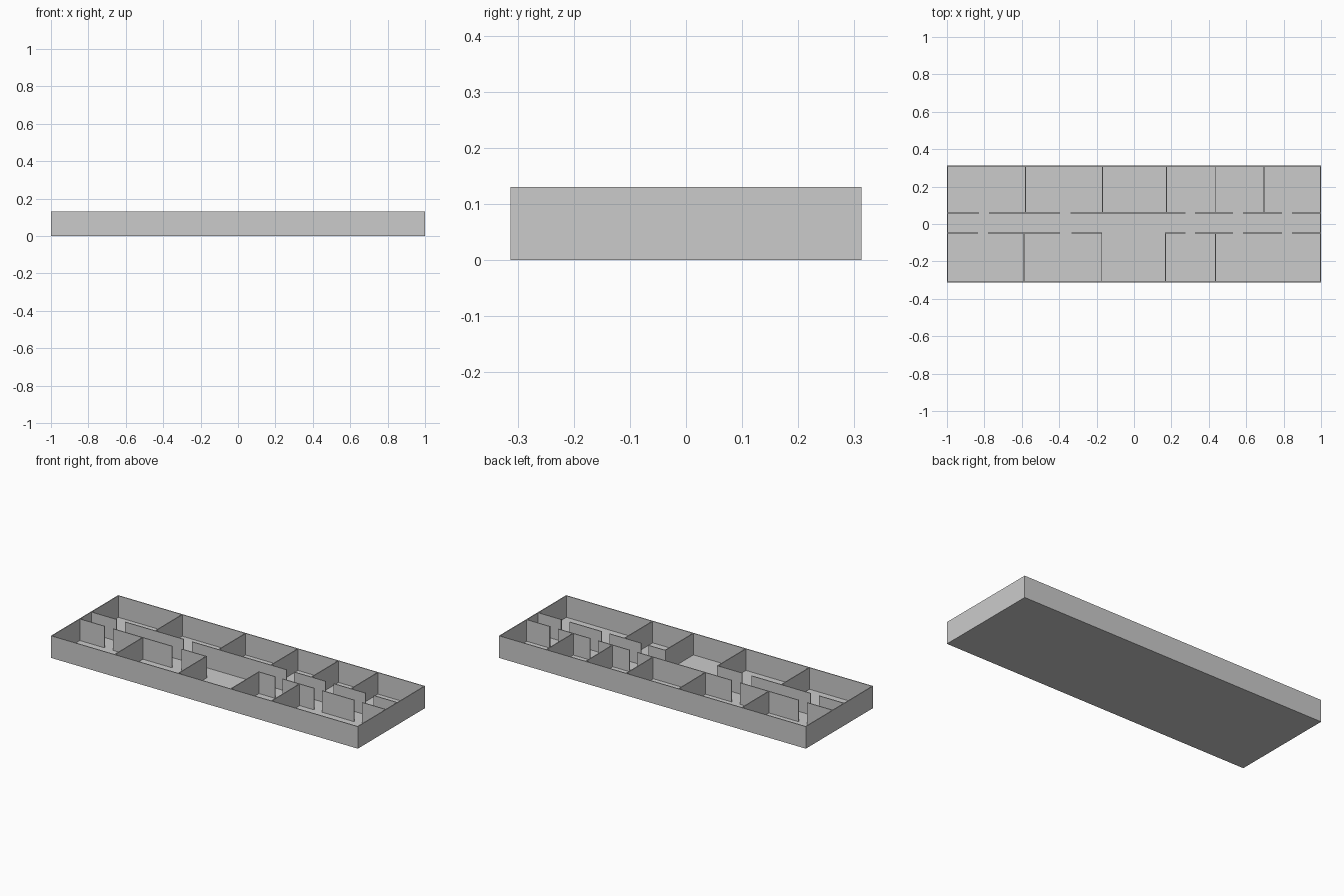
import bpy

if "Cube" in bpy.data.objects:
    bpy.data.objects.remove(bpy.data.objects["Cube"])

W, D, H = 1.0, 0.313, 0.13   # half width, half depth, wall height
T = 0.005                    # wall thickness
FLOOR = 0.003


def box(name, x0, x1, y0, y1, z0=FLOOR, z1=H):
    bpy.ops.mesh.primitive_cube_add(
        size=1, location=((x0 + x1) / 2, (y0 + y1) / 2, (z0 + z1) / 2))
    ob = bpy.context.object
    ob.name = name
    ob.scale = (x1 - x0, y1 - y0, z1 - z0)
    bpy.ops.object.transform_apply(location=False, rotation=False, scale=True)
    return ob


# Floor slab
box("floor", -W, W, -D, D, 0, FLOOR)

# Outer walls
for side, s in (("front", -1), ("back", 1)):
    y = s * (D - T / 2)
    box(side + "_outer_wall", -W, W, y - T / 2, y + T / 2)
for side, s in (("left", -1), ("right", 1)):
    x = s * (W - T / 2)
    box(side + "_outer_wall", x - T / 2, x + T / 2, -D + T, D - T)

# Corridor walls, interrupted by doorways
IN = W - T
back_runs = [(-IN, -0.83), (-0.775, -0.395), (-0.34, 0.275),
             (0.325, 0.53), (0.583, 0.79), (0.845, IN)]
front_runs = [(-IN, -0.835), (-0.78, -0.395), (-0.333, -0.17), (0.167, 0.275),
              (0.325, 0.53), (0.583, 0.79), (0.845, IN)]
BACK_Y, FRONT_Y = 0.059, -0.048
for side, y, runs in (("back", BACK_Y, back_runs), ("front", FRONT_Y, front_runs)):
    for i, (x0, x1) in enumerate(runs, 1):
        box(f"{side}_corridor_wall_{i}", x0, x1, y - T / 2, y + T / 2)

# Partitions between rooms
for i, x in enumerate((-0.581, -0.168, 0.173, 0.437, 0.694), 1):
    box(f"back_partition_{i}", x - T / 2, x + T / 2, BACK_Y + T / 2, D - T)
for i, x in enumerate((-0.587, -0.1725, 0.1695, 0.435), 1):
    box(f"front_partition_{i}", x - T / 2, x + T / 2, -D + T, FRONT_Y - T / 2)
